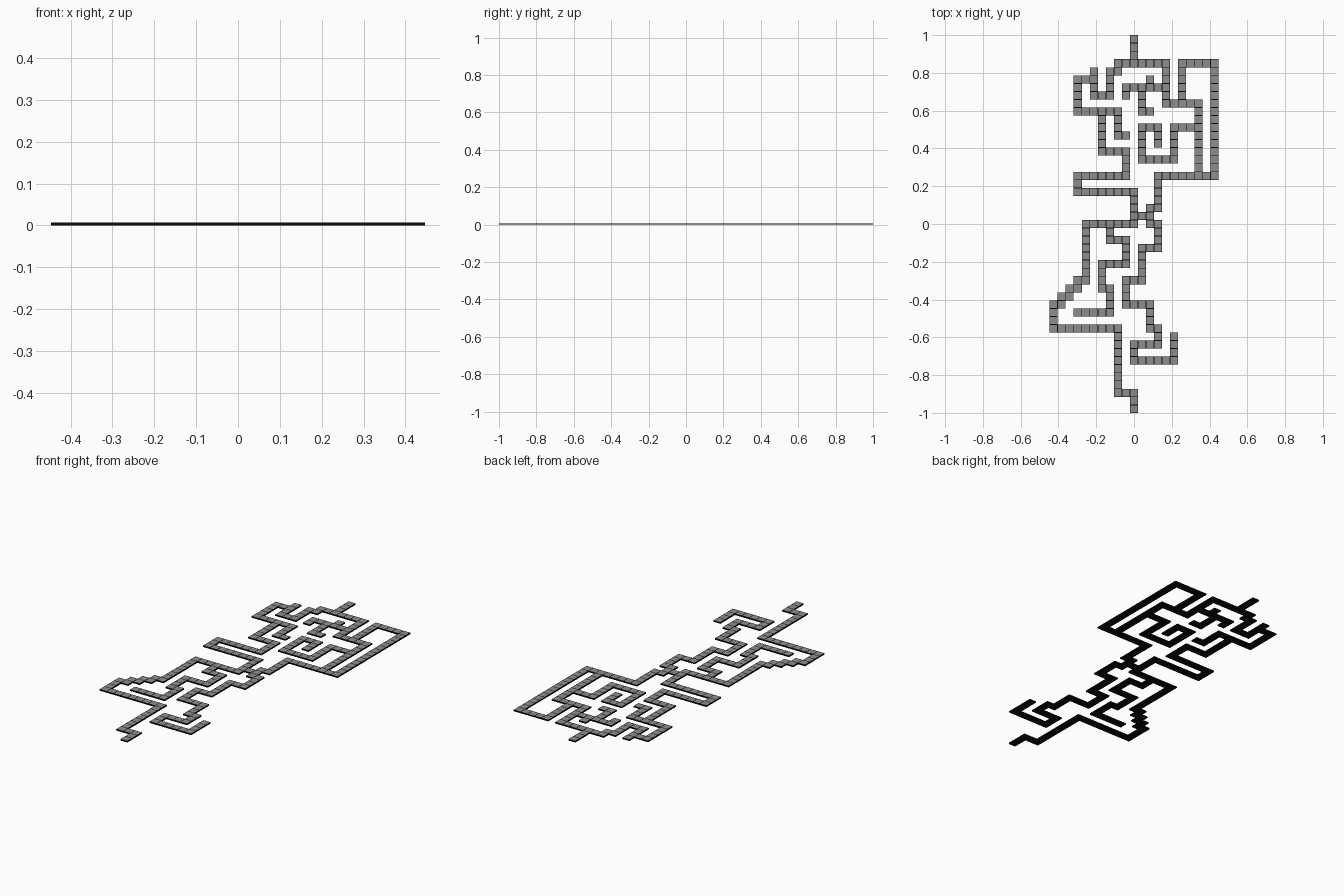
import bpy, bmesh

if "Cube" in bpy.data.objects:
    bpy.data.objects.remove(bpy.data.objects["Cube"])

S = 2 / 47          # tile pitch
H = 0.0075          # slab height
GAP = 0.0032        # dark border around each tile top
cells = set()


def corridor(x, y, *stops):
    """Lay tiles from (x, y); the stops are turning points, alternating y then x."""
    cells.add((x, y))
    vertical = True
    for s in stops:
        while (y if vertical else x) != s:
            if vertical:
                y += 1 if s > y else -1
            else:
                x += 1 if s > x else -1
            cells.add((x, y))
        vertical = not vertical


# Upper entrance and its wall
corridor(0, 23, 20)
corridor(4, 15, 20, -2, 19, -3, 16, -5, 19)
# Upper left walls, running through the waist
corridor(-5, 18, 18, -7, 14, -2, 11, -1)
corridor(-4, 14, 9, -1, 6, -7, 4, 0, 0, -6, -7)
# Upper right outer wall and spiral
corridor(0, 1, 1, 2)
corridor(2, 1, 2, 3, 6, 10, 20, 6, 15)
corridor(8, 6, 15, 4)
corridor(8, 12, 12, 5, 8, 1, 12, 3, 10)
# Small inner branches
corridor(-1, 16, 17, 4)
corridor(2, 18, 17, 1, 14, 2)
# Lower right wall with hook
corridor(2, 1, 0, 3, -3, 1, -7, -1, -10, 2, -13, 3, -15, 0, -17, 5, -14)
# Lower inner branch
corridor(-3, 0, -2, -1, -5, -4, -8, -3, -11, -7)
# Lower left diagonal staircase, then the exit
for k in range(4):
    corridor(-6 - k, -7 - k, -7 - k, -7 - k)
corridor(-10, -10, -13, -2, -21, 0, -23)


def material(name, v):
    m = bpy.data.materials.new(name)
    m.diffuse_color = (v, v, v, 1)
    m.use_nodes = True
    m.node_tree.nodes["Principled BSDF"].inputs["Base Color"].default_value = m.diffuse_color
    return m


# Flat layout of tiles, raised into one slab
bm = bmesh.new()
corner = {}


def vert(i, j):
    if (i, j) not in corner:
        corner[i, j] = bm.verts.new(((i - 0.5) * S, (j - 0.5) * S, 0))
    return corner[i, j]


for i, j in sorted(cells):
    bm.faces.new([vert(i, j), vert(i + 1, j), vert(i + 1, j + 1), vert(i, j + 1)])
ret = bmesh.ops.extrude_face_region(bm, geom=bm.faces[:], use_keep_orig=True)
tops = [g for g in ret["geom"] if isinstance(g, bmesh.types.BMFace)]
bmesh.ops.translate(bm, vec=(0, 0, H), verts=list({v for f in tops for v in f.verts}))
bmesh.ops.recalc_face_normals(bm, faces=bm.faces[:])

# Dark body, grey inset tile tops
bmesh.ops.inset_individual(bm, faces=tops, thickness=GAP, depth=0)
for f in tops:
    f.material_index = 1

me = bpy.data.meshes.new("maze_path")
bm.to_mesh(me)
bm.free()
ob = bpy.data.objects.new("maze_path", me)
bpy.context.collection.objects.link(ob)
me.materials.append(material("dark_edge", 0.003))
me.materials.append(material("grey_tile", 0.27))
